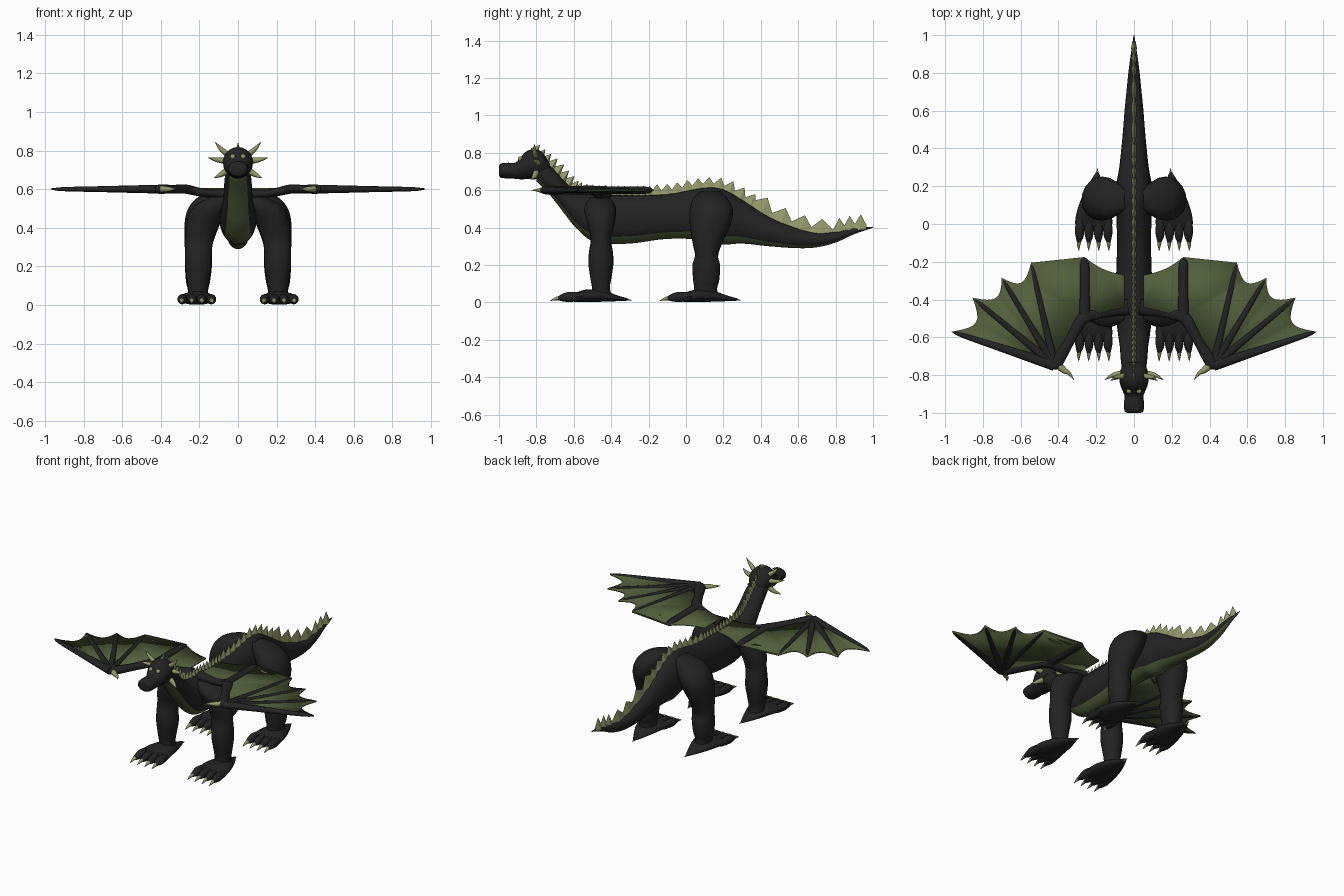
import bpy, bmesh, math
from mathutils import Vector

if "Cube" in bpy.data.objects:
    bpy.data.objects.remove(bpy.data.objects["Cube"])


def material(name, rgb):
    m = bpy.data.materials.new(name)
    m.use_nodes = True
    m.diffuse_color = (*rgb, 1)
    m.node_tree.nodes["Principled BSDF"].inputs["Base Color"].default_value = (*rgb, 1)
    return m


BLACK = material("charcoal hide", (0.017, 0.017, 0.017))
GREEN = material("olive skin", (0.085, 0.115, 0.045))
HORN = material("pale horn", (0.30, 0.32, 0.15))
parts = []


def finish(name, bm, mats, mirror=False):
    bmesh.ops.recalc_face_normals(bm, faces=bm.faces)
    me = bpy.data.meshes.new(name)
    bm.to_mesh(me)
    bm.free()
    for m in mats:
        me.materials.append(m)
    ob = bpy.data.objects.new(name, me)
    bpy.context.collection.objects.link(ob)
    if mirror:
        ob.modifiers.new("mirror", "MIRROR").use_mirror_merge = False
    parts.append(ob)
    return ob


def smooth(rows, n):
    """Catmull-Rom resampling of the key rows."""
    out = []
    for i in range(len(rows) - 1):
        a, b, c, d = (rows[min(max(i + k, 0), len(rows) - 1)] for k in (-1, 0, 1, 2))
        for j in range(n):
            t = j / n
            out.append([q + 0.5 * t * (r - p + t * (2 * p - 5 * q + 4 * r - s + t * (3 * (q - r) + s - p)))
                        for p, q, r, s in zip(a, b, c, d)])
    return out + [list(rows[-1])]


def loft(bm, rows, axis=None, sides=12, n=4, belly=0):
    """Skin elliptical rings (x, y, z, half width, half height) along an axis or path."""
    rows = smooth(rows, n)
    rings = []
    for i, (x, y, z, rw, rh) in enumerate(rows):
        t = Vector(rows[min(i + 1, len(rows) - 1)][:3]) - Vector(rows[max(i - 1, 0)][:3])
        u = t.cross(Vector((0, 0, 1))).normalized()
        v = u.cross(t).normalized()
        if axis:
            u, v = Vector((1, 0, 0)), Vector((0, 0, 1) if axis == "Y" else (0, 1, 0))
        ring = []
        for k in range(sides):
            a = math.tau * k / sides - math.pi / 2
            ring.append(bm.verts.new(Vector((x, y, z)) + u * max(rw, .001) * math.cos(a)
                                     + v * max(rh, .001) * math.sin(a)))
        rings.append(ring)
    for a, b in zip(rings, rings[1:]):
        for k in range(sides):
            f = bm.faces.new((a[k], a[k - 1], b[k - 1], b[k]))
            # faces nearest the bottom of the ring form the belly stripe
            if min(abs(k - 0.5), abs(sides - k + 0.5)) < belly:
                f.material_index = 1
    bm.faces.new(rings[0])
    bm.faces.new(rings[-1])


def solid(name, row_sets, mat, mirror=True, **kw):
    bm = bmesh.new()
    for rows in row_sets:
        loft(bm, rows, **kw)
    return finish(name, bm, [mat], mirror)


# Body, neck and tail: y, bottom, top, half width
SPINE = [(-.80, .65, .79, .06), (-.72, .565, .725, .07), (-.65, .475, .65, .075),
         (-.58, .39, .595, .085), (-.48, .32, .58, .095), (-.3, .315, .575, .095),
         (-.1, .34, .58, .09), (.1, .335, .615, .095), (.2, .31, .605, .095),
         (.3, .315, .55, .078), (.45, .30, .455, .062), (.6, .29, .395, .05),
         (.7, .295, .372, .04), (.8, .32, .378, .03), (.9, .365, .398, .017), (1, .4, .405, .002)]
bm = bmesh.new()
loft(bm, [(0, y, (a + b) / 2, w, (b - a) / 2) for y, a, b, w in SPINE], "Y", 24, 5, belly=3)
finish("body", bm, [BLACK, GREEN])
BACK = smooth([(y, b) for y, a, b, w in SPINE], 8)


def back_height(y):
    for (y0, z0), (y1, z1) in zip(BACK, BACK[1:]):
        if y <= y1:
            return z0 + (z1 - z0) * (y - y0) / (y1 - y0)
    return BACK[-1][1]


# Head and muzzle
solid("head", [[(0, -1, .705, .035, .022), (0, -.99, .705, .05, .038), (0, -.95, .705, .053, .042),
                (0, -.91, .705, .05, .044), (0, -.88, .72, .062, .062), (0, -.85, .735, .073, .075),
                (0, -.81, .738, .078, .08), (0, -.77, .735, .07, .068), (0, -.73, .71, .04, .035)]],
      BLACK, False, axis="Y", sides=20)
bm = bmesh.new()
bmesh.ops.create_uvsphere(bm, u_segments=12, v_segments=8, radius=.014)
bmesh.ops.translate(bm, verts=bm.verts, vec=(.027, -.885, .768))
finish("eyes", bm, [HORN], True)

# Horn fan around the back of the head
solid("head_horns", [
    [(.04, -.80, .77, .016, .016), (.085, -.81, .805, .012, .012), (.12, -.81, .845, .001, .001)],
    [(.05, -.79, .745, .018, .018), (.11, -.80, .752, .012, .012), (.155, -.825, .762, .001, .001)],
    [(.05, -.80, .70, .018, .018), (.09, -.81, .675, .013, .013), (.125, -.83, .658, .001, .001)]],
    HORN, sides=8)

# Ridge of back spikes: first y, last y, count, height
bm = bmesh.new()
for y0, y1, count, height in ((-.81, -.6, 8, .045), (-.575, -.2, 12, .05), (-.16, .34, 10, .055),
                              (.4, .72, 4, .075), (.82, .93, 3, .07)):
    step = (y1 - y0) / (count - 1)
    for i in range(count):
        y = y0 + step * i
        half = step * .62
        slope = (back_height(y + .01) - back_height(y - .01)) / .02
        lean = -slope * height * .6
        corners = []
        for dy in (-half, 0, half):
            yy = min(y + dy, .97)
            zz = back_height(yy)
            w = .016 if dy == 0 else .009
            corners.append([bm.verts.new((s * w, yy, zz - .012)) for s in (-1, 1)])
            if dy:
                corners[-1] += [bm.verts.new((0, yy, zz + .012))]
        tip = bm.verts.new((0, y + lean + .008, back_height(y) + height))
        (a, b, c), (d, e), (f, g, h) = corners
        for face in ((a, b, c), (f, g, h), (a, d, tip, c), (d, f, h, tip),
                     (b, e, tip, c), (e, g, h, tip), (a, b, e, d), (d, e, g, f)):
            bm.faces.new(face)
finish("back_spikes", bm, [HORN])

# Legs
solid("front_legs", [[(.205, -.45, .03, .05, .055), (.207, -.455, .08, .052, .048),
                      (.207, -.455, .14, .06, .058), (.205, -.455, .21, .07, .067),
                      (.205, -.455, .27, .07, .064), (.2, -.455, .34, .072, .055),
                      (.18, -.455, .43, .085, .075), (.135, -.46, .51, .095, .085),
                      (.08, -.46, .56, .06, .05)]], BLACK, axis="Z", sides=20)
solid("hind_legs", [[(.205, .105, .03, .05, .065), (.207, .105, .08, .053, .062),
                     (.207, .108, .12, .062, .07), (.205, .108, .2, .07, .074),
                     (.205, .11, .25, .07, .062), (.203, .115, .32, .073, .08),
                     (.185, .13, .42, .092, .11), (.16, .135, .5, .098, .115),
                     (.12, .13, .56, .085, .09), (.07, .13, .595, .05, .05)]],
      BLACK, axis="Z", sides=20)

# Feet: webbed fan, four clawed toes and a heel spur
for name, dy in (("front", -.585), ("hind", 0)):
    solid(name + "_feet", [[(x, y + dy, z, w, h) for x, y, z, w, h in (
        (.195, .275, .016, .006, .006), (.2, .22, .022, .035, .015), (.207, .14, .034, .07, .03),
        (.212, .06, .036, .092, .034), (.213, 0, .028, .098, .026), (.213, -.04, .022, .08, .012))]],
        BLACK, axis="Y", sides=16)
    toes, claws = [], []
    for i in range(4):
        x = .138 + i * .05
        spread = (i - 1.5) * .003
        toes.append([(x - spread, .04 + dy, .03, .02, .02), (x, -.03 + dy, .03, .026, .027),
                     (x, -.07 + dy, .027, .021, .022), (x + spread, -.1 + dy, .022, .009, .01)])
        claws.append([(x, -.075 + dy, .027, .014, .014), (x + spread, -.11 + dy, .02, .009, .009),
                      (x + spread, -.142 + dy, .009, .001, .001)])
    claws.append([(.195, .25 + dy, .017, .012, .009), (.193, .295 + dy, .012, .001, .001)])
    solid(name + "_toes", toes, BLACK, axis="Y", sides=10)
    solid(name + "_claws", claws, HORN, axis="Y", sides=8)

# Wings: bones radiate from the wrist, membrane scallops between the tips
Z = .6
ELBOW, WRIST = (.26, -.49), (.42, -.75)
TIPS = [(.965, -.57), (.855, -.39), (.70, -.285), (.545, -.205)]
KNEE = (.262, -.175)


def mix(a, b, t):
    return (a[0] + (b[0] - a[0]) * t, a[1] + (b[1] - a[1]) * t)


def bone(a, b, r0, r1):
    return [(*mix(a, b, t), Z, r0 + (r1 - r0) * t, (r0 + (r1 - r0) * t) * .75) for t in (0, .5, .9)] \
        + [(*b, Z, .001, .001)]


bones = [bone(WRIST, tip, r, .012) for tip, r in zip(TIPS, (.03, .023, .022, .022))]
bones.append(bone(mix(ELBOW, KNEE, -.06), KNEE, .03, .024))
bones.append([(.03, -.44, .575, .045, .03), (.12, -.455, .575, .036, .022),
              (.2, -.475, .585, .032, .022), (.27, -.5, Z, .034, .024),
              (.34, -.62, Z, .027, .022), (.41, -.735, Z, .034, .024), (.43, -.765, Z, .01, .01)])
solid("wing_bones", bones, BLACK, sides=10)
solid("wing_thumbs", [[(.41, -.74, Z, .022, .018), (.37, -.775, Z, .016, .014),
                       (.345, -.79, Z, .01, .009), (.318, -.825, Z, .001, .001)]], HORN, sides=8)

rim = [(.05, -.44), ELBOW, WRIST, TIPS[0]]
hub = WRIST
for a, b, sag in zip(TIPS + [KNEE], TIPS[1:] + [KNEE, (.05, -.27)], (.15, .13, .13, .14, .06)):
    for j in range(1, 9):
        t = j / 8
        p = mix(a, b, t)
        rim.append(mix(p, hub if a != KNEE else ELBOW, sag * 4 * t * (1 - t)))
bm = bmesh.new()
face = bm.faces.new([bm.verts.new((x, y, Z)) for x, y in rim])
bmesh.ops.triangulate(bm, faces=[face])
wing = finish("wing_membranes", bm, [GREEN], True)
skin = wing.modifiers.new("thickness", "SOLIDIFY")
skin.thickness, skin.offset = .01, 0

# Shading
bpy.ops.object.select_all(action="DESELECT")
for ob in parts:
    if ob.name != "back_spikes":
        ob.select_set(True)
        bpy.context.view_layer.objects.active = ob
bpy.ops.object.shade_smooth_by_angle(angle=1.0)
